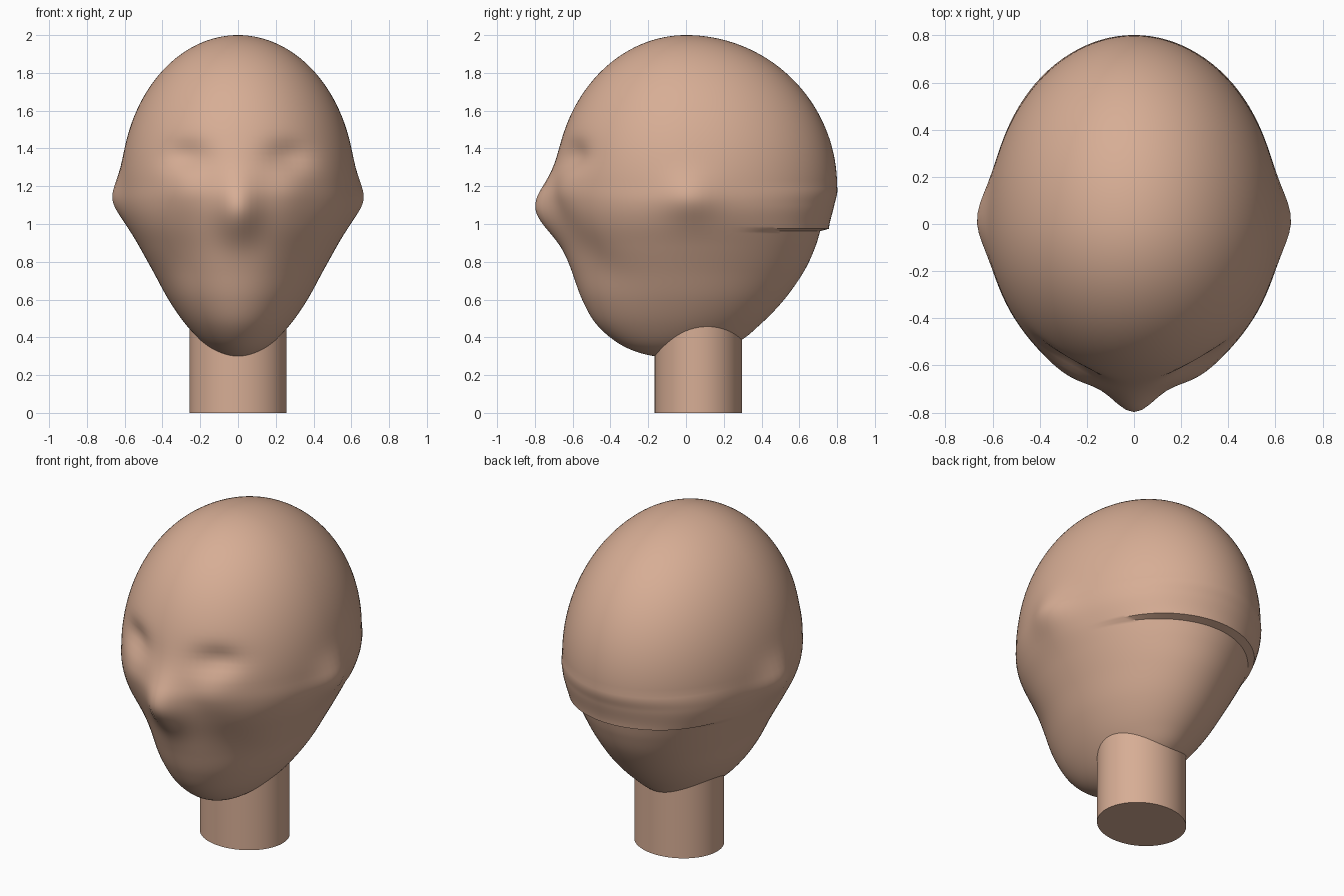
import bpy, math
from mathutils import Vector

if "Cube" in bpy.data.objects:
    bpy.data.objects.remove(bpy.data.objects["Cube"])

SEG = 112
CREASE = 0.972


def gauss(d, s):
    return math.exp(-0.5 * (d / s) ** 2)


def smooth(a, b, t):
    t = min(max((t - a) / (b - a), 0), 1)
    return t * t * (3 - 2 * t)


def catmull(p0, p1, p2, p3, t):
    return 0.5 * (2 * p1 + (p2 - p0) * t + (2 * p0 - 5 * p1 + 4 * p2 - p3) * t * t
                  + (3 * p1 - p0 - 3 * p2 + p3) * t ** 3)


def material(name, color):
    m = bpy.data.materials.new(name)
    m.diffuse_color = color
    m.use_nodes = True
    m.node_tree.nodes["Principled BSDF"].inputs["Base Color"].default_value = m.diffuse_color
    return m


skin = material("skin", (0.68, 0.42, 0.30, 1))

# Jaw cross-sections: z, half width, front y, back y, y of widest point
keys = [(1.36, .607, -.678, .784, 0), (1.2, .62, -.692, .80, 0), (1.1, .617, -.686, .765, 0),
        (1.0, .585, -.67, .722, 0), (.88, .522, -.64, .685, 0), (.75, .45, -.603, .625, 0),
        (.6, .368, -.55, .52, 0), (.47, .278, -.475, .395, -.02), (.37, .182, -.36, .265, -.06),
        (.315, .09, -.235, .07, -.09), (.297, 0, -.11, -.11, -.11), (.315, -.09, .0, -.3, -.13)]

# Cranium rows (half ellipsoid), then jaw rows
rows = []
for i in range(1, 36):
    a = math.pi / 2 * i / 36
    s = math.sin(a)
    rows.append((1.2 + .8 * math.cos(a), .62 * s, -.692 * s, .80 * s, 0))
for k in range(1, len(keys) - 2):
    for j in range(9):
        rows.append(tuple(catmull(*[keys[k + n - 1][c] for n in range(4)], j / 9) for c in range(5)))


def sculpt(x, y, z, back):
    ax = abs(x)
    if y < 0:
        f = smooth(0, -.3, y)
        dy = -.113 * gauss(x, .085) * gauss(z - 1.08, .115)            # nose
        dy -= .025 * gauss(ax - .27, .09) * gauss(z - 1.17, .09)       # cheeks
        dy += .05 * gauss(ax - .27, .085) * gauss(z - 1.36, .055)      # eye sockets
        dy += .03 * gauss(ax - .30, .09) * gauss(z - .80, .12)         # cheek hollows
        y += dy * f
    ear = .045 * gauss(y - .02, .10) * gauss(z - 1.14, .085)           # ears
    x += math.copysign(ear, x) * smooth(.3, .5, ax)
    if back > 0 and CREASE < z < 1.2:                                  # overhang at the back
        k = 1 + .06 * smooth(.25, .65, y) * (1.2 - z) / (1.2 - CREASE)
        x, y = x * k, y * k
    return x, y, z


verts = [(0, 0, 2.0)]
for z, w, yf, yb, yc in rows:
    for i in range(SEG):
        a = 2 * math.pi * i / SEG
        s = math.sin(a)
        y = yc + s * ((yb - yc) if s > 0 else (yc - yf))
        verts.append(sculpt(w * math.cos(a), y, z, s))
verts.append((0, -.11, .297))
faces = []
for i in range(SEG):
    j = (i + 1) % SEG
    faces.append((0, 1 + i, 1 + j))
    for r in range(len(rows) - 1):
        b = 1 + r * SEG
        faces.append((b + i, b + SEG + i, b + SEG + j, b + j))
    b = 1 + (len(rows) - 1) * SEG
    faces.append((b + i, len(verts) - 1, b + j))
# The last jaw span starts one step before the pole, so no ring is degenerate
me = bpy.data.meshes.new("head")
me.from_pydata(verts, [], faces)
me.update()
head = bpy.data.objects.new("head", me)
bpy.context.collection.objects.link(head)
head.data.materials.append(skin)

# Neck
bpy.ops.mesh.primitive_cylinder_add(vertices=64, radius=1, depth=.6, location=(0, .065, .3))
neck = bpy.context.object
neck.name = "neck"
neck.scale = (.257, .231, 1)
neck.data.materials.append(skin)
bpy.ops.object.transform_apply(location=False, rotation=False, scale=True)

for ob in (head, neck):
    bpy.ops.object.select_all(action='DESELECT')
    ob.select_set(True)
    bpy.context.view_layer.objects.active = ob
    bpy.ops.object.shade_smooth_by_angle(angle=math.radians(40))
